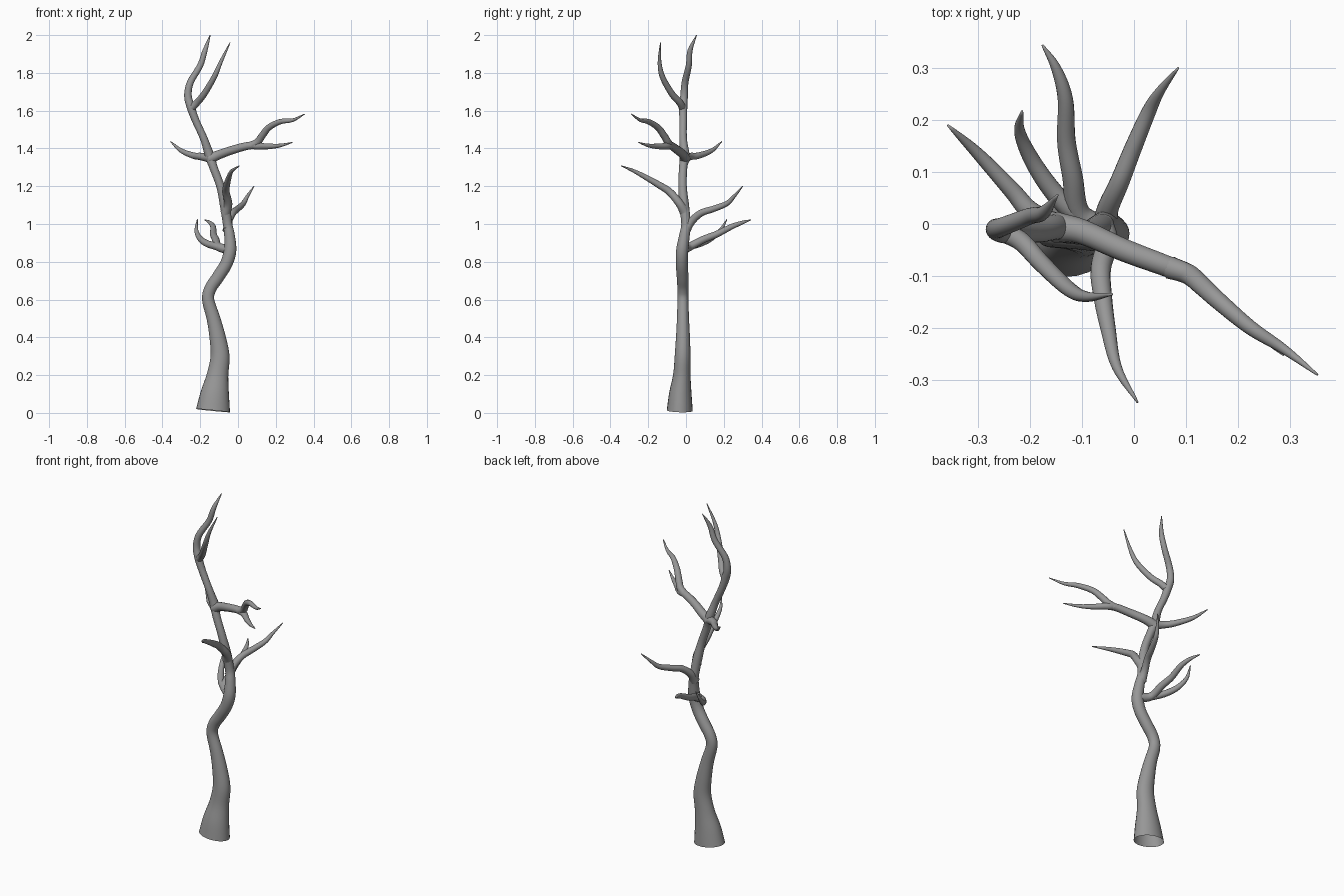
import bpy
import bmesh
import math
from mathutils import Vector

# Remove the default cube
cube = bpy.data.objects.get("Cube")
if cube:
    bpy.data.objects.remove(cube, do_unlink=True)

# Bark material
bark = bpy.data.materials.new("bark grey")
bark.use_nodes = True
GREY = (0.31, 0.31, 0.31, 1)
bark.diffuse_color = GREY
bark.node_tree.nodes["Principled BSDF"].inputs["Base Color"].default_value = GREY


def spline(points, steps):
    """Smooth Catmull-Rom path through points of any dimension."""
    pts = [Vector(p) for p in points]
    pts = [pts[0] * 2 - pts[1]] + pts + [pts[-1] * 2 - pts[-2]]
    path = []
    for a, b, c, d in zip(pts, pts[1:], pts[2:], pts[3:]):
        for i in range(steps):
            t = i / steps
            path.append(0.5 * (2 * b + (c - a) * t
                               + (2 * a - 5 * b + 4 * c - d) * t * t
                               + (3 * b - 3 * c + d - a) * t * t * t))
    path.append(pts[-2])
    return path


def tube(name, centres, radii, flatness, sides=16):
    """Sweep a ring along the path; the far end closes to a tip."""
    bm = bmesh.new()
    rings = []
    last = len(centres) - 1
    across = Vector((1, 0, 0))
    for i, (centre, radius, flat) in enumerate(zip(centres, radii, flatness)):
        along = (centres[min(i + 1, last)] - centres[max(i - 1, 0)]).normalized()
        if i == 0 and abs(along.x) > 0.9:
            across = Vector((0, 1, 0))
        across = (across - along * across.dot(along)).normalized()
        other = along.cross(across)
        ring = []
        for k in range(sides):
            angle = math.tau * k / sides
            ring.append(bm.verts.new(centre + across * radius * math.cos(angle)
                                     + other * radius * flat * math.sin(angle)))
        rings.append(ring)
    for low, high in zip(rings, rings[1:]):
        for k in range(sides):
            n = (k + 1) % sides
            bm.faces.new((low[k], low[n], high[n], high[k]))
    bm.faces.new(rings[-1])
    for face in bm.faces:
        face.smooth = True
    mesh = bpy.data.meshes.new(name)
    bm.to_mesh(mesh)
    bm.free()
    mesh.materials.append(bark)
    obj = bpy.data.objects.new(name, mesh)
    bpy.context.collection.objects.link(obj)
    return obj


def branch(name, points, thickness, flare=0.008):
    """Tapering limb with a swollen root and a pointed end."""
    path = spline(points, 6)
    radii = []
    for i in range(len(path)):
        t = i / (len(path) - 1)
        radii.append(thickness * (1 - t ** 3) + flare * (1 - t) ** 8 + 0.002)
    return tube(name, path, radii, [1] * len(path))


# Trunk and main leader: x, y, z, radius
trunk_points = [
    (-.132, -.033, .012, .09), (-.123, -.03, .1, .076), (-.108, -.022, .2, .057),
    (-.095, -.018, .3, .05), (-.108, -.016, .4, .043), (-.13, -.016, .5, .036),
    (-.158, -.016, .6, .032), (-.145, -.016, .66, .032), (-.105, -.018, .72, .033),
    (-.062, -.022, .79, .033), (-.042, -.02, .86, .033), (-.045, -.008, .94, .028),
    (-.055, 0, 1, .025), (-.07, -.01, 1.1, .026), (-.093, -.018, 1.2, .022),
    (-.13, -.015, 1.3, .022), (-.15, -.006, 1.36, .025), (-.18, -.015, 1.45, .02),
    (-.225, -.015, 1.55, .02), (-.25, -.015, 1.62, .022), (-.265, -.01, 1.68, .02),
    (-.252, -.005, 1.75, .018), (-.2, .015, 1.84, .016), (-.174, .022, 1.92, .013),
    (-.147, .056, 2, .002)]
trunk_path = spline(trunk_points, 5)
tube("trunk",
     [p.xyz for p in trunk_path],
     [max(p.w, 0.002) for p in trunk_path],
     [min(1, 0.76 + 0.25 * p.z) for p in trunk_path], sides=24)

# Upper fork
branch("top_fork", [
    (-.25, -.015, 1.61), (-.215, -.035, 1.645), (-.178, -.075, 1.69),
    (-.125, -.125, 1.78), (-.09, -.14, 1.86), (-.042, -.135, 1.96)], .016, .003)

# Upper right limb, reaching backward
branch("upper_right_branch", [
    (-.15, -.005, 1.35), (-.2, .025, 1.358), (-.235, .065, 1.362),
    (-.3, .135, 1.388), (-.358, .19, 1.437)], .017)

# Upper left limb with its two ends
branch("upper_left_branch", [
    (-.15, -.006, 1.345), (-.1, -.015, 1.367), (-.02, -.05, 1.395),
    (.06, -.08, 1.415), (.11, -.1, 1.412), (.165, -.15, 1.411),
    (.225, -.2, 1.416), (.288, -.252, 1.432)], .02)
branch("upper_left_fork", [
    (.07, -.084, 1.415), (.105, -.097, 1.435), (.13, -.118, 1.47),
    (.165, -.15, 1.512), (.225, -.2, 1.542), (.29, -.242, 1.55),
    (.353, -.29, 1.582)], .017, .003)

# Middle limb reaching forward
branch("front_branch", [
    (-.065, -.005, 1.06), (-.052, -.035, 1.11), (-.064, -.087, 1.17),
    (-.06, -.14, 1.205), (-.05, -.2, 1.24), (-.033, -.275, 1.28),
    (.007, -.343, 1.308)], .018)

# Middle limb reaching backward to the left
branch("back_left_branch", [
    (-.055, -.003, .965), (-.05, .03, 1.015), (-.028, .08, 1.058),
    (-.002, .145, 1.08), (.028, .215, 1.108), (.05, .255, 1.147),
    (.085, .3, 1.2)], .017)

# Lower limbs reaching backward
branch("lower_back_branch", [
    (-.05, -.015, .865), (-.105, .02, .88), (-.118, .09, .917),
    (-.13, .16, .945), (-.132, .24, .985), (-.15, .3, 1.008),
    (-.176, .344, 1.022)], .018)
branch("lower_back_fork", [
    (-.075, -.005, .87), (-.125, .03, .884), (-.165, .075, .897),
    (-.2, .13, .922), (-.22, .18, .965), (-.215, .217, 1.025)], .017, .003)
